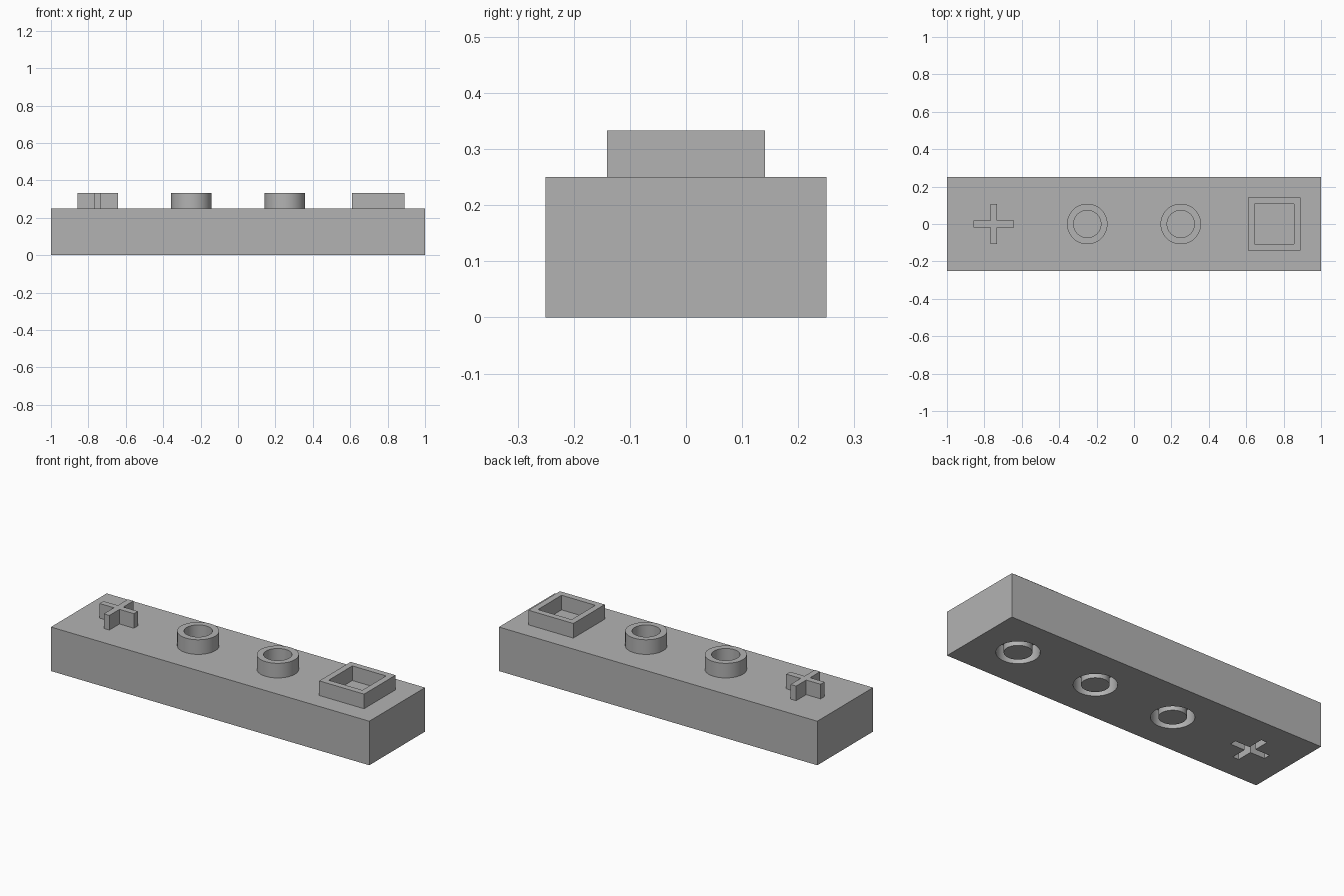
import bpy, bmesh, math

if "Cube" in bpy.data.objects:
    bpy.data.objects.remove(bpy.data.objects["Cube"], do_unlink=True)

# One grey plastic for everything
GREY = (0.45, 0.45, 0.45, 1)
grey = bpy.data.materials.new("plain grey")
grey.use_nodes = True
grey.diffuse_color = GREY
grey.node_tree.nodes["Principled BSDF"].inputs["Base Color"].default_value = GREY

TOP, STUD_TOP = 0.25, 0.333
SOCKET_DEPTH = 0.09
STATIONS = (-0.75, -0.25, 0.25, 0.75)


def finish(name, bm, x):
    bmesh.ops.recalc_face_normals(bm, faces=bm.faces)
    mesh = bpy.data.meshes.new(name)
    bm.to_mesh(mesh)
    bm.free()
    mesh.materials.append(grey)
    obj = bpy.data.objects.new(name, mesh)
    obj.location.x = x
    bpy.context.collection.objects.link(obj)
    return obj


def smooth(obj):
    bpy.ops.object.select_all(action='DESELECT')
    obj.select_set(True)
    bpy.context.view_layer.objects.active = obj
    bpy.ops.object.shade_smooth_by_angle(angle=math.radians(30))


def tube(name, x, outer, inner, z0, z1, sides=64):
    """Hollow prism; radii are measured to the flats."""
    bm = bmesh.new()
    section = ((outer, z0), (outer, z1), (inner, z1), (inner, z0))
    rows = []
    for i in range(sides):
        a = 2 * math.pi * (i + 0.5) / sides
        k = 1 / math.cos(math.pi / sides)
        rows.append([bm.verts.new((r * k * math.cos(a), r * k * math.sin(a), z))
                     for r, z in section])
    for i in range(sides):
        p, q = rows[i], rows[(i + 1) % sides]
        for j in range(4):
            m = (j + 1) % 4
            bm.faces.new((p[j], q[j], q[m], p[m]))
    return finish(name, bm, x)


def cross(name, x, arm, half, z0, z1):
    """Plus-shaped outline extruded upward."""
    bm = bmesh.new()
    outline = []
    for i in range(4):
        c, s = round(math.cos(i * math.pi / 2)), round(math.sin(i * math.pi / 2))
        for u, v in ((arm, -half), (arm, half), (half, half)):
            outline.append(bm.verts.new((u * c - v * s, u * s + v * c, z0)))
    base = bm.faces.new(outline)
    out = bmesh.ops.extrude_face_region(bm, geom=[base], use_keep_orig=True)
    tops = [g for g in out["geom"] if isinstance(g, bmesh.types.BMVert)]
    bmesh.ops.translate(bm, verts=tops, vec=(0, 0, z1 - z0))
    return finish(name, bm, x)


# Bar
bm = bmesh.new()
bmesh.ops.create_cube(bm, size=1)
bmesh.ops.scale(bm, vec=(2, 0.5, TOP), verts=bm.verts)
bmesh.ops.translate(bm, vec=(0, 0, TOP / 2), verts=bm.verts)
bar = finish("bar", bm, 0)

# Sockets in the underside: one cross and three ring grooves
cutters = [cross("cross_cutter", STATIONS[0], 0.11, 0.019, -0.05, SOCKET_DEPTH)]
cutters += [tube("ring_cutter", x, 0.11, 0.071, -0.05, SOCKET_DEPTH)
            for x in STATIONS[1:]]
bpy.context.view_layer.objects.active = bar
for cutter in cutters:
    cutter.hide_render = True
    mod = bar.modifiers.new("socket", 'BOOLEAN')
    mod.operation = 'DIFFERENCE'
    mod.solver = 'EXACT'
    mod.object = cutter
    bpy.ops.object.modifier_apply(modifier=mod.name)
    bpy.data.objects.remove(cutter, do_unlink=True)
smooth(bar)

# Raised studs on the top
cross("cross_stud", STATIONS[0], 0.108, 0.0175, TOP, STUD_TOP)
smooth(tube("right_ring_stud", STATIONS[1], 0.108, 0.073, TOP, STUD_TOP))
smooth(tube("left_ring_stud", STATIONS[2], 0.108, 0.073, TOP, STUD_TOP))
tube("square_stud", STATIONS[3], 0.141, 0.106, TOP, STUD_TOP, sides=4)
